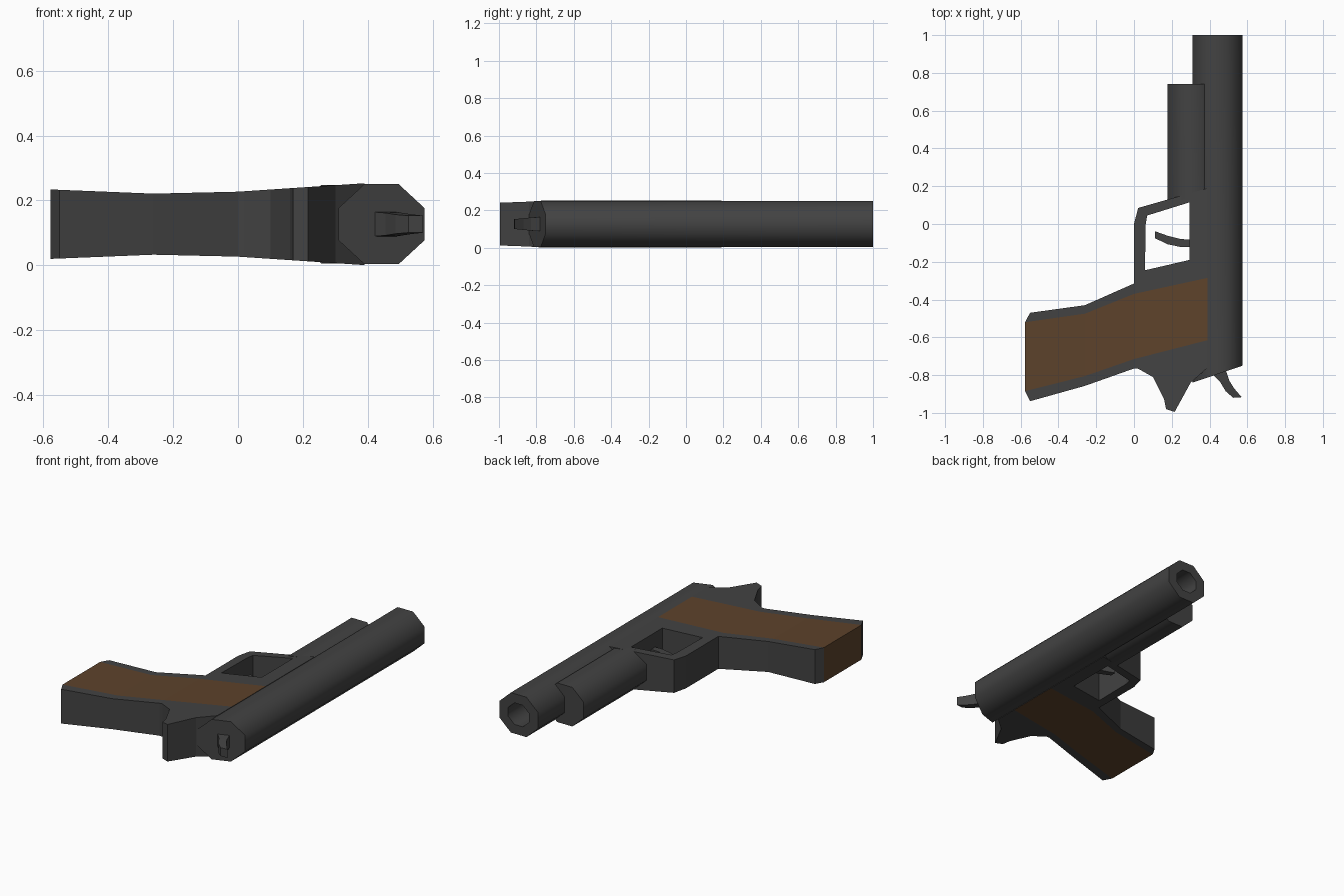
import bpy, bmesh

if "Cube" in bpy.data.objects:
    bpy.data.objects.remove(bpy.data.objects["Cube"])

ZC = 0.127  # mid-plane height of the model lying on its side


def material(name, color):
    m = bpy.data.materials.new(name)
    m.diffuse_color = color
    m.use_nodes = True
    m.node_tree.nodes["Principled BSDF"].inputs["Base Color"].default_value = m.diffuse_color
    return m


STEEL = material("dark_steel", (0.055, 0.055, 0.055, 1))
WOOD = material("brown_wood", (0.11, 0.055, 0.024, 1))


def finish(bm, name, smooth=None):
    bmesh.ops.recalc_face_normals(bm, faces=bm.faces)
    me = bpy.data.meshes.new(name)
    bm.to_mesh(me)
    bm.free()
    me.materials.append(STEEL)
    me.materials.append(WOOD)
    ob = bpy.data.objects.new(name, me)
    bpy.context.collection.objects.link(ob)
    if smooth:
        bpy.ops.object.select_all(action='DESELECT')
        bpy.context.view_layer.objects.active = ob
        ob.select_set(True)
        bpy.ops.object.shade_smooth_by_angle(angle=smooth)
    return ob


def slab(name, pts, faces, half, wood_faces=(), wood_edges=()):
    """Flat patches mirrored above and below the mid-plane, walled along open edges."""
    bm = bmesh.new()
    top = [bm.verts.new((x, y, ZC + half(x, y))) for x, y in pts]
    bot = [bm.verts.new((x, y, ZC - half(x, y))) for x, y in pts]
    edges = {}
    for i, f in enumerate(faces):
        for layer in (top, bot):
            bm.faces.new([layer[k] for k in f]).material_index = int(i in wood_faces)
        for a, b in zip(f, f[1:] + f[:1]):
            edges.setdefault(frozenset((a, b)), []).append((a, b))
    for key, used in edges.items():
        if len(used) == 1:
            a, b = used[0]
            wall = bm.faces.new((top[a], top[b], bot[b], bot[a]))
            wall.material_index = int(key in wood_edges)
    return finish(bm, name)


def frame_half(x, y):
    knots = [(-0.58, 0.107), (-0.26, 0.094), (0.0, 0.1), (0.39, 0.126)]
    for (x0, h0), (x1, h1) in zip(knots, knots[1:]):
        if x <= x1:
            return h0 + (h1 - h0) * (x - x0) / (x1 - x0)
    return knots[-1][1]


# Frame: grip rows (front edge, panel front, panel rear, rear edge), then guard and tang
frame_pts = [
    (-0.55, -0.47), (-0.577, -0.52), (-0.577, -0.885), (-0.55, -0.938),   # 0-3 butt
    (-0.26, -0.43), (-0.26, -0.475), (-0.26, -0.805), (-0.26, -0.857),    # 4-7 waist
    (0.0, -0.315), (0.0, -0.37), (0.0, -0.715), (0.0, -0.765),            # 8-11 neck
    (0.39, -0.16), (0.39, -0.285), (0.39, -0.615), (0.39, -0.76),         # 12-15 top
    (0.0, 0.0), (0.022, 0.085), (0.39, 0.19), (0.39, 0.145),              # 16-19 guard outside
    (0.295, 0.115), (0.07, 0.045), (0.062, 0.0), (0.058, -0.245), (0.295, -0.19),  # 20-24 guard hole
    (0.02, -0.765), (0.10, -0.81), (0.16, -0.93), (0.17, -0.98),
    (0.215, -0.995), (0.30, -0.84),                                       # 25-30 tang
]
frame_faces = [
    [1, 5, 6, 2], [5, 9, 10, 6], [9, 13, 14, 10],                # wooden panels
    [0, 4, 5, 1], [4, 8, 9, 5], [2, 6, 7, 3], [6, 10, 11, 7],    # grip borders
    [8, 23, 24, 12, 13, 9],
    [10, 14, 15, 30, 29, 28, 27, 26, 25, 11],
    [8, 16, 22, 23], [16, 17, 21, 22], [17, 18, 19, 20, 21], [20, 19, 12, 24],
]
slab("frame_and_grip", frame_pts, frame_faces, frame_half,
     wood_faces=(0, 1, 2), wood_edges=(frozenset((1, 2)),))

# Trigger: curved blade inside the guard
slab("trigger",
     [(0.31, -0.083), (0.25, -0.08), (0.18, -0.063), (0.11, -0.038),
      (0.11, -0.075), (0.18, -0.108), (0.25, -0.122), (0.31, -0.12)],
     [[0, 1, 6, 7], [1, 2, 5, 6], [2, 3, 4, 5]], lambda x, y: 0.03)

# Hammer: tapering spur behind the slide
slab("hammer",
     [(0.41, -0.79), (0.455, -0.835), (0.485, -0.885), (0.525, -0.92), (0.57, -0.917),
      (0.53, -0.87), (0.505, -0.83), (0.485, -0.77)],
     [[0, 1, 6, 7], [1, 2, 5, 6], [2, 3, 4, 5]],
     lambda x, y: 0.038 + 0.1 * min(0, y + 0.8))


# Eight-sided tubes along y with a slanted rear end
OCT = [(-0.053, 0.123), (0.053, 0.123), (0.132, 0.05), (0.132, -0.05),
       (0.053, -0.123), (-0.053, -0.123), (-0.132, -0.05), (-0.132, 0.05)]


def octagon_tube(name, cx, front, rear, slope, scale=1.0, bore=None):
    bm = bmesh.new()

    def ring(s, y, tilt=0.0):
        return [bm.verts.new((cx + x * s, y + x * s * tilt, ZC + z * s)) for x, z in OCT]

    rings = [ring(scale, rear, slope), ring(scale, front)]
    if bore:
        rings += [ring(bore, front), ring(bore, front - 0.3)]
    for a, b in zip(rings, rings[1:]):
        for i in range(8):
            j = (i + 1) % 8
            bm.faces.new((a[i], a[j], b[j], b[i]))
    bm.faces.new(rings[0])
    bm.faces.new(rings[-1])
    return finish(bm, name, smooth=1.05)


octagon_tube("slide", 0.442, 1.0, -0.795, 0.34, bore=0.54)
octagon_tube("under_barrel_tube", 0.308, 0.742, 0.145, 0.28, scale=0.98)
